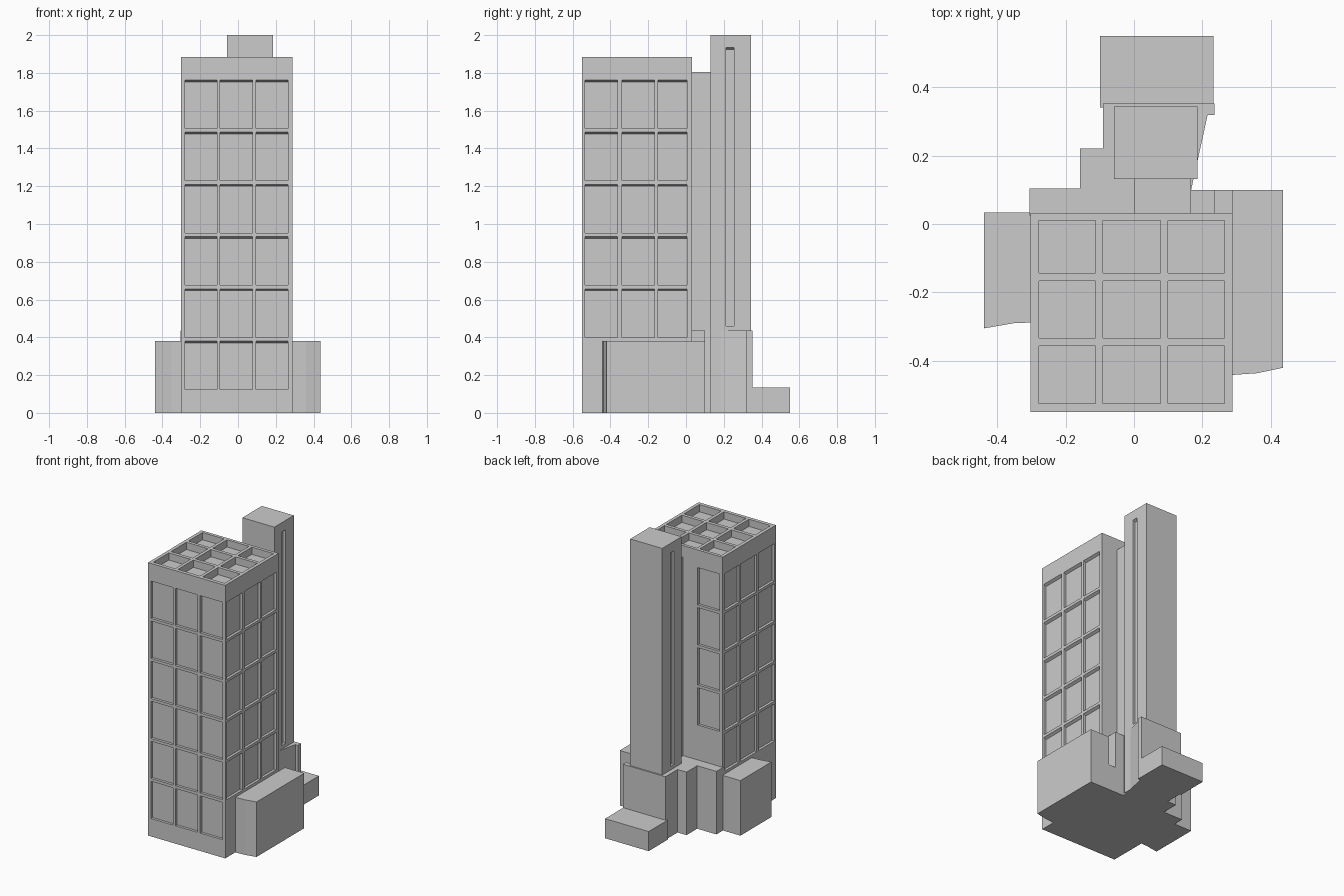
import bpy, bmesh

if "Cube" in bpy.data.objects:
    bpy.data.objects.remove(bpy.data.objects["Cube"])


def finish(name, bm):
    bmesh.ops.recalc_face_normals(bm, faces=bm.faces[:])
    me = bpy.data.meshes.new(name)
    bm.to_mesh(me)
    bm.free()
    ob = bpy.data.objects.new(name, me)
    bpy.context.collection.objects.link(ob)
    return ob


def prism(name, pts, z1, z0=0.0):
    """Extrude a floor-plan outline upwards."""
    bm = bmesh.new()
    f = bm.faces.new([bm.verts.new((x, y, z0)) for x, y in pts])
    ext = bmesh.ops.extrude_face_region(bm, geom=[f])
    verts = [g for g in ext['geom'] if isinstance(g, bmesh.types.BMVert)]
    bmesh.ops.translate(bm, verts=verts, vec=(0, 0, z1 - z0))
    return finish(name, bm)


def box(name, x, y, z1, z0=0.0):
    return prism(name, [(x[0], y[0]), (x[1], y[0]), (x[1], y[1]), (x[0], y[1])], z1, z0)


def panel(bm, axis, side, plane, a, z, depth=0.018, slope=0.01):
    """Recess cutter on a wall facing +/- axis; its head slopes down inwards."""
    for v in bmesh.ops.create_cube(bm, size=2)['verts']:
        out = v.co.y
        along = a[1] if v.co.x > 0 else a[0]
        zz = z[1] + slope * out if v.co.z > 0 else z[0]
        across = plane + side * depth * out
        v.co = (across, along, zz) if axis == 'x' else (along, across, zz)


def carve(ob, bm):
    cutter = finish("cutter", bm)
    cutter.hide_render = True
    mod = ob.modifiers.new("recesses", 'BOOLEAN')
    mod.operation = 'DIFFERENCE'
    mod.solver = 'EXACT'
    mod.object = cutter
    bpy.context.view_layer.objects.active = ob
    bpy.ops.object.modifier_apply(modifier=mod.name)
    bpy.data.objects.remove(cutter)


# Main tower with window panels and a coffered roof
X0, X1, Y0, Y1, TOP = -0.302, 0.288, -0.55, 0.032, 1.885
cols_x = [(-0.28, -0.112), (-0.094, 0.076), (0.096, 0.265)]
cols_y = [(-0.535, -0.362), (-0.34, -0.167), (-0.149, 0.006)]
rows = [(1.506 - 0.2765 * i, 1.763 - 0.2765 * i) for i in range(6)]
tower = box("main_tower", (X0, X1), (Y0, Y1), TOP)
bm = bmesh.new()
for i, z in enumerate(rows):
    for c in cols_x:
        panel(bm, 'y', -1, Y0, c, z)
    if i < 5:
        for c in cols_y:
            panel(bm, 'x', 1, X1, c, z)
            panel(bm, 'x', -1, X0, c, z)
    if i < 4:
        panel(bm, 'y', 1, Y1, cols_x[0], z)
for cx in [(-0.278, -0.113), (-0.091, 0.077), (0.099, 0.265)]:
    for cy in [(-0.525, -0.357), (-0.333, -0.166), (-0.143, 0.01)]:
        for v in bmesh.ops.create_cube(bm, size=2)['verts']:
            v.co = (cx[v.co.x > 0], cy[v.co.y > 0], TOP + 0.05 * v.co.z)
carve(tower, bm)

# Stair tower with a tall slot on both sides, and its link to the main tower
stair = box("stair_tower", (-0.058, 0.186), (0.131, 0.343), 2.0)
bm = bmesh.new()
for side, plane in ((1, 0.186), (-1, -0.058)):
    panel(bm, 'x', side, plane, (0.212, 0.253), (0.46, 1.935))
carve(stair, bm)
box("link_shaft", (0.0, 0.167), (0.01, 0.14), 1.805)

# Stepped podium behind the tower
prism("podium", [(-0.305, 0.025), (-0.305, 0.104), (-0.158, 0.104), (-0.158, 0.22),
                 (-0.09, 0.22), (-0.09, 0.352), (0.235, 0.352), (0.235, 0.318),
                 (0.215, 0.318), (0.167, 0.1), (0.167, 0.025)], 0.435)
box("podium_pier", (0.16, 0.235), (0.02, 0.1), 0.435)
box("podium_niche_sill", (0.23, 0.295), (0.02, 0.1), 0.18)

# Side wings with slightly bent fronts
prism("right_wing", [(X1, -0.441), (0.36, -0.436), (0.436, -0.42),
                     (0.436, 0.1), (X1, 0.1)], 0.38)
prism("left_wing", [(X0, -0.288), (-0.352, -0.29), (-0.439, -0.305),
                    (-0.439, 0.033), (X0, 0.033)], 0.38)

# Low rear block
box("rear_block", (-0.1, 0.233), (0.34, 0.55), 0.135)
